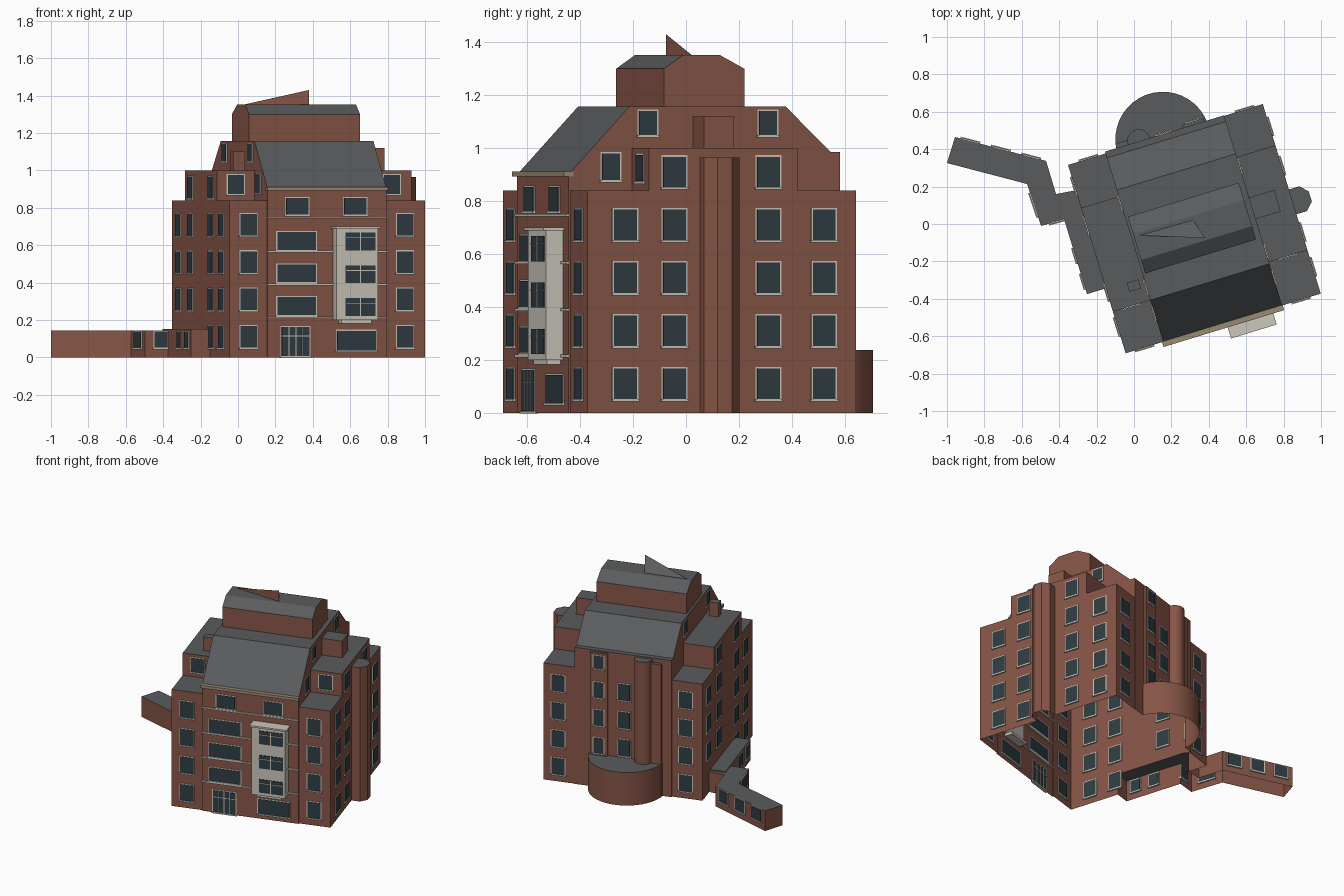
import bpy, bmesh, math
from mathutils import Vector, Matrix

if "Cube" in bpy.data.objects:
    bpy.data.objects.remove(bpy.data.objects["Cube"])

YAW = math.radians(17)            # whole building is turned on its plot
FRONT, RIGHT, BACK, LEFT = (math.radians(a) for a in (-90, 0, 90, 180))


def material(name, rgb):
    m = bpy.data.materials.new(name)
    m.diffuse_color = (*rgb, 1)
    m.use_nodes = True
    m.node_tree.nodes["Principled BSDF"].inputs["Base Color"].default_value = m.diffuse_color
    return m


brick = material("brick", (0.24, 0.09, 0.062))
slate = material("slate", (0.10, 0.105, 0.11))
glass = material("glass", (0.028, 0.045, 0.055))
cream = material("cream", (0.60, 0.57, 0.50))
stone = material("stone", (0.32, 0.26, 0.17))


def make_object(name, bm, *mats):
    bmesh.ops.recalc_face_normals(bm, faces=bm.faces)
    me = bpy.data.meshes.new(name)
    bm.to_mesh(me)
    bm.free()
    for m in mats:
        me.materials.append(m)
    ob = bpy.data.objects.new(name, me)
    ob.rotation_euler.z = YAW
    bpy.context.collection.objects.link(ob)
    return ob


def extrude(bm, pts, vec):
    """Sweep a closed outline along a vector."""
    f = bm.faces.new([bm.verts.new(p) for p in pts])
    r = bmesh.ops.extrude_face_region(bm, geom=[f])
    bmesh.ops.translate(bm, vec=vec, verts=[g for g in r["geom"] if isinstance(g, bmesh.types.BMVert)])
    # the starting cap is kept so the solid is closed
    if not f.is_valid or any(len(e.link_faces) < 2 for e in bm.edges):
        bmesh.ops.holes_fill(bm, edges=[e for e in bm.edges if len(e.link_faces) < 2], sides=0)


def prism(outline, z1, z0=0.0):
    bm = bmesh.new()
    extrude(bm, [(x, y, z0) for x, y in outline], (0, 0, z1 - z0))
    return bm


def block(u0, u1, v0, v1, z1, z0=0.0):
    return prism([(u0, v0), (u1, v0), (u1, v1), (u0, v1)], z1, z0)


def gable(profile, u0, u1):
    bm = bmesh.new()
    extrude(bm, [(u0, v, z) for v, z in profile], (u1 - u0, 0, 0))
    return bm


def drum(u, v, r, z1, n):
    a0 = math.pi / n
    return prism([(u + r * math.cos(a0 + 2 * math.pi * i / n),
                   v + r * math.sin(a0 + 2 * math.pi * i / n)) for i in range(n)], z1)


def local(x, y):
    p = Matrix.Rotation(-YAW, 2) @ Vector((x, y))
    return p.x, p.y


# Outline of the low side passage, read off the plan
passage = [local(*p) for p in [(-.957, .465), (-1, .326), (-.572, .214), (-.497, -.01),
                               (-.30, .045), (-.26, .19), (-.417, .16), (-.47, .337)]]

# Central body with sloping roofs, then everything fused to it
walls = make_object("brick_walls", gable(
    [(-.657, 0), (-.657, .90), (-.415, 1.158), (.20, 1.158), (.38, .985), (.415, .985), (.415, 0)],
    -.035, .63), brick, slate)
parts = [
    block(-.245, -.02, -.648, -.30, .84),        # front left corner
    block(.60, .846, -.648, -.30, .84),          # front right corner
    block(-.245, 0, .05, .405, .84),             # back left corner
    block(.60, .846, .05, .412, .84),            # back right corner
    block(-.245, .10, -.415, .165, 1.0),         # left flank
    block(.50, .846, -.405, .182, 1.0),          # right flank
    gable([(-.27, 0.5), (-.27, 1.30), (-.195, 1.352), (-.05, 1.352), (.047, 1.30), (.047, 0.5)],
          -.02, .60),                            # penthouse
    drum(.875, -.135, .075, .965, 8),            # right stack
    block(.62, .77, -.165, -.045, 1.12, .5),     # right chimney
    block(-.13, -.065, -.34, -.29, 1.10, .5),    # left chimney
    block(.03, .12, .30, .44, .955),             # stair turret
    drum(.155, .418, .062, .975, 16),
    block(.40, .52, .30, .432, .975),            # back dormer
    drum(.28, .388, .254, .238, 40),             # round hall
    block(-.35, -.18, -.285, .24, .152),         # low side strip
    prism(passage, .145),
]
bpy.context.view_layer.objects.active = walls
for bm in parts:
    tool = make_object("union_part", bm)
    tool.hide_render = True
    bpy.context.view_layer.update()
    mod = walls.modifiers.new("union", 'BOOLEAN')
    mod.operation, mod.solver, mod.object = 'UNION', 'EXACT', tool
    bpy.ops.object.modifier_apply(modifier=mod.name)
    bpy.data.objects.remove(tool)

# Open underside; upward faces are slate, the rest brick
bm = bmesh.new()
bm.from_mesh(walls.data)
bmesh.ops.delete(bm, geom=[f for f in bm.faces if f.calc_center_median().z < 1e-4], context='FACES')
for f in bm.faces:
    f.material_index = 1 if f.normal.z > .3 else 0
bm.to_mesh(walls.data)
bm.free()
walls.data.shade_smooth()
walls.data.set_sharp_from_angle(angle=math.radians(25))

# Raised wedge on the penthouse roof
bm = bmesh.new()
a, b, c = [(*local(x, y), 1.345) for x, y in [(.0, -.06), (.38, -.075), (.31, .03)]]
top = (b[0], b[1], 1.43)
va, vb, vc, vt = [bm.verts.new(p) for p in (a, b, c, top)]
for tri in ((va, vb, vt), (vb, vc, vt), (va, vb, vc)):
    bm.faces.new(tri)
bm.faces.new((vc, va, vt)).material_index = 1
make_object("roof_wedge", bm, brick, slate)

# Windows collect into a few shared meshes
frames, panes, bars, sills = (bmesh.new() for _ in range(4))


def slab(bm, u, v, z, w, h, out, ang, shift=0.0):
    """Thin box on a wall: centre, size, projection and wall direction."""
    m = (Matrix.Translation((u, v, z)) @ Matrix.Rotation(ang, 4, 'Z')
         @ Matrix.Translation((0, shift, 0)) @ Matrix.Diagonal((2 * out, w, h, 1)))
    bmesh.ops.create_cube(bm, size=1, matrix=m)


def window(u, v, z, w, h, ang, mullions=0, transom=False):
    slab(frames, u, v, z, w + .012, h + .012, .004, ang)
    slab(panes, u, v, z, w, h, .006, ang)
    slab(sills, u, v, z - h / 2 - .005, w + .018, .009, .010, ang)
    for i in range(mullions):
        slab(bars, u, v, z, .005, h, .008, ang, w * ((i + 1) / (mullions + 1) - .5))
    if transom:
        slab(bars, u, v, z + h * .2, w, .005, .008, ang)


ROWS = (.11, .31, .51, .71)
for z in ROWS:
    for u in (-.14, .735):                                   # corner fronts
        window(u, -.648, z, .09, .115, FRONT)
    for v in (-.499, -.305, .066, .286):                     # both flanks
        window(.846, v, z, .09, .115, RIGHT)
        if z > .2 or v < -.3:
            window(-.245, v, z, .09, .115, LEFT)
    window(.745, .412, z, .09, .115, BACK)
    window(-.13, .405, z, .09, .115, BACK)
    if z > .25:
        window(.46, .432, z, .07, .11, BACK)
        window(.29, .415, z, .08, .115, BACK)

# Upper tier windows
window(.46, .432, .91, .07, .09, BACK)
window(-.14, -.415, .925, .09, .10, FRONT)
window(.735, -.405, .925, .09, .10, FRONT)
for v in (-.305, .066):
    window(.846, v, .91, .09, .115, RIGHT)
    window(-.245, v, .91, .09, .115, LEFT)
for wall, ang in ((.63, RIGHT), (-.035, LEFT)):
    window(wall, -.49, .93, .07, .10, ang)
    for v in (-.344, .13):
        window(wall, v, 1.095, .07, .09, ang)

# Central front: wide windows, top pair, shop window, entrance
for z in (.275, .45, .622):
    window(.125, -.657, z, .215, .095, FRONT)
for u in (.13, .454):
    window(u, -.657, .808, .125, .09, FRONT)
window(.46, -.657, .09, .215, .105, FRONT)
window(.12, -.657, .084, .155, .155, FRONT, mullions=3, transom=True)

# Low passage and side strip windows
def edge_windows(p, q, count, w):
    p, q = Vector(p), Vector(q)
    d = q - p
    for i in range(count):
        c = p + d * ((i + .5) / count)
        window(c.x, c.y, .095, w, .085, math.atan2(-d.x, d.y))


edge_windows(passage[2], passage[3], 1, .12)
edge_windows(passage[3], local(-.33, .037), 1, .07)
edge_windows(passage[7], passage[0], 3, .09)
edge_windows((-.35, .0), (-.35, -.285), 2, .07)

# Projecting bay
bay = block(.33, .56, -.725, -.64, .69, .20)
slab(bay, .445, -.657, .695, .255, .012, .08, FRONT)
slab(bay, .445, -.657, .192, .17, .02, .055, FRONT)
make_object("bay", bay, cream)
for z in (.27, .445, .62):
    slab(panes, .462, -.725, z, .165, .095, .004, FRONT)
    slab(bars, .462, -.725, z, .005, .095, .007, FRONT)
    slab(bars, .462, -.725, z + .02, .165, .004, .007, FRONT)

# String courses and eaves
courses = bmesh.new()
for z in (.215, .39, .567, .747):
    slab(courses, .296, -.657, z, .665, .010, .010, FRONT)
make_object("string_courses", courses, cream)
eaves = bmesh.new()
slab(eaves, .296, -.657, .902, .675, .02, .018, FRONT)
make_object("eaves", eaves, stone)

make_object("window_frames", frames, cream)
make_object("window_panes", panes, glass)
make_object("window_bars", bars, cream)
make_object("window_sills", sills, cream)
